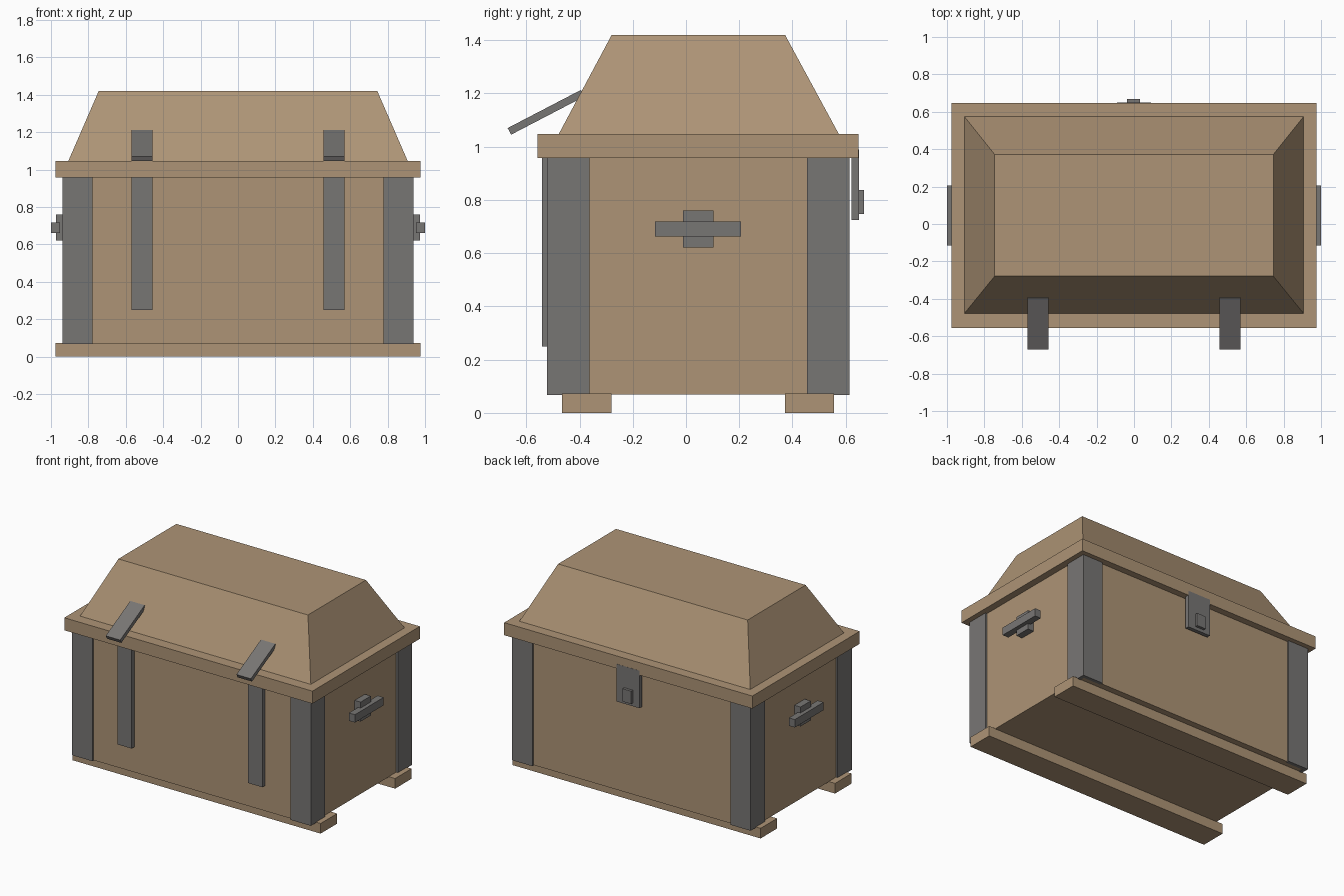
import bpy, bmesh
from mathutils import Matrix, Vector

default = bpy.data.objects.get("Cube")
if default:
    bpy.data.objects.remove(default, do_unlink=True)


def material(name, rgb):
    m = bpy.data.materials.new(name)
    m.use_nodes = True
    m.diffuse_color = (*rgb, 1)
    m.node_tree.nodes["Principled BSDF"].inputs["Base Color"].default_value = (*rgb, 1)
    return m


wood = material("wood brown", (0.42, 0.296, 0.18))
iron = material("iron grey", (0.187, 0.18, 0.175))


def finish(name, bm, mat):
    bmesh.ops.recalc_face_normals(bm, faces=bm.faces)
    mesh = bpy.data.meshes.new(name)
    bm.to_mesh(mesh)
    bm.free()
    mesh.materials.append(mat)
    obj = bpy.data.objects.new(name, mesh)
    bpy.context.collection.objects.link(obj)
    return obj


def box(name, mat, x, y, z):
    """Box between (min, max) pairs on each axis."""
    bm = bmesh.new()
    bmesh.ops.create_cube(bm, size=1)
    for v in bm.verts:
        v.co = [a + (b - a) * (c + 0.5) for (a, b), c in zip((x, y, z), v.co)]
    return finish(name, bm, mat)


def prism(name, mat, points, direction):
    """Flat outline extruded along a direction."""
    bm = bmesh.new()
    face = bm.faces.new([bm.verts.new(p) for p in points])
    new = bmesh.ops.extrude_face_region(bm, geom=[face])["geom"]
    bmesh.ops.translate(bm, vec=direction,
                        verts=[g for g in new if isinstance(g, bmesh.types.BMVert)])
    return finish(name, bm, mat)


# Wooden body, lid rim and runners
box("body", wood, (-0.925, 0.925), (-0.51, 0.60), (0.07, 0.97))
box("lid_rim", wood, (-0.975, 0.975), (-0.557, 0.648), (0.958, 1.047))
box("front_runner", wood, (-0.975, 0.975), (-0.465, -0.28), (0, 0.072))
box("back_runner", wood, (-0.975, 0.975), (0.371, 0.555), (0, 0.072))

# Tapered lid
lid = box("lid", wood, (-0.91, 0.91), (-0.482, 0.578), (1.04, 1.42))
for v in lid.data.vertices:
    if v.co.z > 1.2:
        v.co.x *= 0.745 / 0.91
        v.co.y = -0.279 if v.co.y < 0 else 0.372

# L-shaped corner guards
cx, cy, wide, thick = 0.938, 0.568, 0.16, 0.025
outline = [(0, 0), (wide, 0), (wide, thick), (thick, thick), (thick, wide), (0, wide)]
for sx, side in ((1, "left"), (-1, "right")):
    for sy, end in ((-1, "front"), (1, "back")):
        pts = [(sx * (cx - a), 0.046 + sy * (cy - b), 0.067) for a, b in outline]
        prism(f"{end}_{side}_corner_guard", iron, pts, Vector((0, 0, 0.893)))

    # Side handle: bracket and grip
    box(f"{side}_handle_bracket", iron, sorted((sx * 0.92, sx * 0.972)),
        (-0.012, 0.103), (0.622, 0.76))
    box(f"{side}_handle_grip", iron, sorted((sx * 0.953, sx)),
        (-0.116, 0.207), (0.662, 0.718))

    # Front strap with its raised tongue
    x = sorted((sx * 0.457, sx * 0.57))
    box(f"{side}_strap", iron, x, (-0.541, -0.50), (0.25, 0.962))
    tongue = box(f"{side}_strap_tongue", iron, x, (0, 0.31), (0, 0.028))
    tongue.data.transform(Matrix.Translation((0, -0.657, 1.045))
                          @ Matrix.Rotation(0.48, 4, "X"))

# Back clasp
box("clasp_plate", iron, (-0.09, 0.09), (0.622, 0.649), (0.724, 0.99))
box("clasp_knob", iron, (-0.037, 0.032), (0.64, 0.668), (0.747, 0.838))
